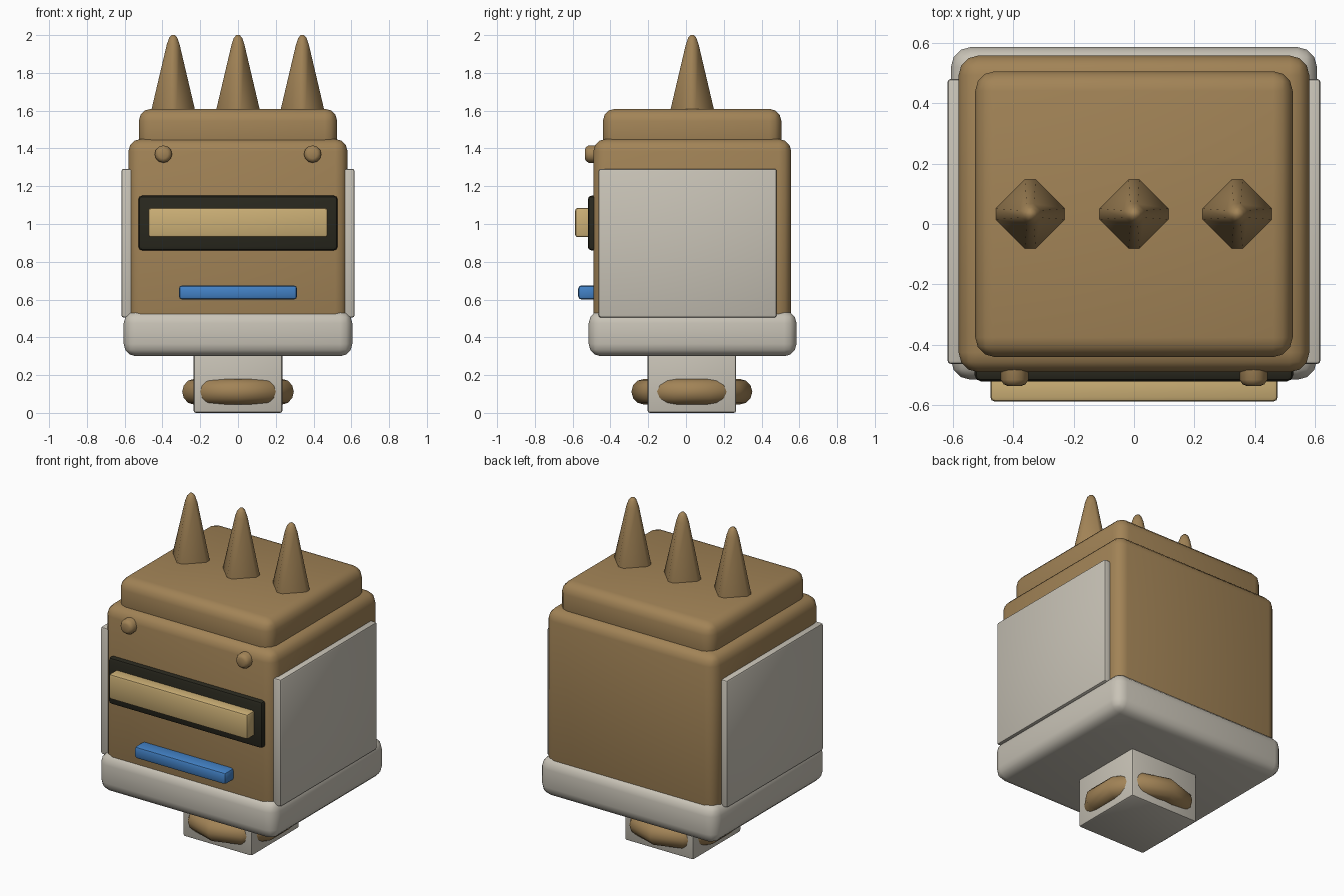
import bpy, bmesh, math

if "Cube" in bpy.data.objects:
    bpy.data.objects.remove(bpy.data.objects["Cube"])


def material(name, rgb):
    m = bpy.data.materials.new(name)
    m.diffuse_color = (*rgb, 1)
    m.use_nodes = True
    m.node_tree.nodes["Principled BSDF"].inputs["Base Color"].default_value = m.diffuse_color
    return m


BROWN = material("brown", (0.36, 0.228, 0.094))
GREY = material("pale grey", (0.58, 0.545, 0.47))
DARK = material("near black", (0.022, 0.021, 0.013))
TAN = material("light tan", (0.60, 0.43, 0.18))
BLUE = material("blue", (0.055, 0.22, 0.56))


def finish(name, bm, mat, bevel=0, segments=3, angle=40):
    bmesh.ops.recalc_face_normals(bm, faces=bm.faces)
    if bevel:
        edges = [e for e in bm.edges if e.calc_face_angle(0) > math.radians(50)]
        bmesh.ops.bevel(bm, geom=edges, offset=bevel, segments=segments,
                        profile=0.5, affect='EDGES', clamp_overlap=True)
    me = bpy.data.meshes.new(name)
    bm.to_mesh(me)
    bm.free()
    me.materials.append(mat)
    ob = bpy.data.objects.new(name, me)
    bpy.context.collection.objects.link(ob)
    bpy.ops.object.select_all(action='DESELECT')
    ob.select_set(True)
    bpy.context.view_layer.objects.active = ob
    bpy.ops.object.shade_smooth_by_angle(angle=math.radians(angle))
    return ob


def box(name, x, y, z, mat, bevel, segments=3):
    """Bevelled box from its (min, max) range on each axis."""
    bm = bmesh.new()
    bmesh.ops.create_cube(bm, size=1)
    for v in bm.verts:
        for i, (lo, hi) in enumerate((x, y, z)):
            v.co[i] = hi if v.co[i] > 0 else lo
    return finish(name, bm, mat, bevel, segments)


def lathe_y(name, cx, cz, rings, mat, n=12):
    """Round stud along y from (y, radius) rings."""
    bm = bmesh.new()
    loops = [[bm.verts.new((cx + r * math.cos(2 * math.pi * i / n), y,
                            cz + r * math.sin(2 * math.pi * i / n)))
              for i in range(n)] for y, r in rings]
    for a, b in zip(loops, loops[1:]):
        for i in range(n):
            bm.faces.new((a[i], a[(i + 1) % n], b[(i + 1) % n], b[i]))
    bm.faces.new(loops[0])
    bm.faces.new(loops[-1])
    return finish(name, bm, mat)


def spike(name, cx, cy):
    """Four-sided spike with blunted corners and a rounded tip."""
    bm = bmesh.new()
    loops = []
    for z, r, w in ((1.575, 0.11, 0.018), (1.61, 0.114, 0.018), (1.95, 0.034, 0.012),
                    (1.985, 0.022, 0.008), (2.0, 0.009, 0.003)):
        loop = []
        for k in range(4):
            c, s = round(math.cos(k * math.pi / 2)), round(math.sin(k * math.pi / 2))
            for t in (-w, w):
                loop.append(bm.verts.new((cx + r * c - t * s, cy + r * s + t * c, z)))
        loops.append(loop)
    for a, b in zip(loops, loops[1:]):
        for i in range(8):
            bm.faces.new((a[i], a[(i + 1) % 8], b[(i + 1) % 8], b[i]))
    bm.faces.new(loops[0])
    bm.faces.new(loops[-1])
    return finish(name, bm, BROWN, angle=50)


def ring(name, cy, cz, major, minor, n=10, m=12):
    """Low-poly collar ring with a corner pointing forward."""
    bm = bmesh.new()
    loops = []
    for i in range(n):
        a = 2 * math.pi * i / n + math.pi / 2
        loop = []
        for j in range(m):
            b = 2 * math.pi * j / m
            r = major + minor * math.cos(b)
            loop.append(bm.verts.new((0.97 * r * math.cos(a), cy + r * math.sin(a),
                                      cz + minor * math.sin(b))))
        loops.append(loop)
    for i in range(n):
        a, b = loops[i], loops[(i + 1) % n]
        for j in range(m):
            bm.faces.new((a[j], b[j], b[(j + 1) % m], a[(j + 1) % m]))
    return finish(name, bm, BROWN)


# Neck and collar ring
box("neck", (-0.235, 0.235), (-0.203, 0.265), (0.0, 0.36), GREY, 0.012, 2)
ring("neck_ring", 0.031, 0.112, 0.252, 0.068)

# Jaw, head and cap blocks
box("jaw_base", (-0.605, 0.605), (-0.515, 0.585), (0.3, 0.54), GREY, 0.065)
box("head", (-0.58, 0.58), (-0.49, 0.557), (0.42, 1.45), BROWN, 0.065)
box("head_cap", (-0.525, 0.525), (-0.44, 0.505), (1.37, 1.61), BROWN, 0.065)

# Side plates and forehead studs
for s, side in ((-1, "left"), (1, "right")):
    box(side + "_side_plate", tuple(sorted((s * 0.556, s * 0.617))),
        (-0.463, 0.48), (0.505, 1.292), GREY, 0.012, 2)
    lathe_y(side + "_stud", s * 0.395, 1.37,
            ((-0.45, 0.046), (-0.515, 0.046), (-0.53, 0.036), (-0.535, 0.024)), BROWN)

# Face: visor frame, glowing bar and mouth
box("visor_frame", (-0.527, 0.527), (-0.52, -0.45), (0.86, 1.15), DARK, 0.02, 2)
box("visor_bar", (-0.475, 0.475), (-0.587, -0.49), (0.93, 1.085), TAN, 0.014, 2)
box("mouth", (-0.313, 0.313), (-0.571, -0.46), (0.6, 0.675), BLUE, 0.018, 2)

# Row of spikes
for i, x in enumerate((-0.343, 0.0, 0.341)):
    spike("spike_%d" % (i + 1), x, 0.033)
